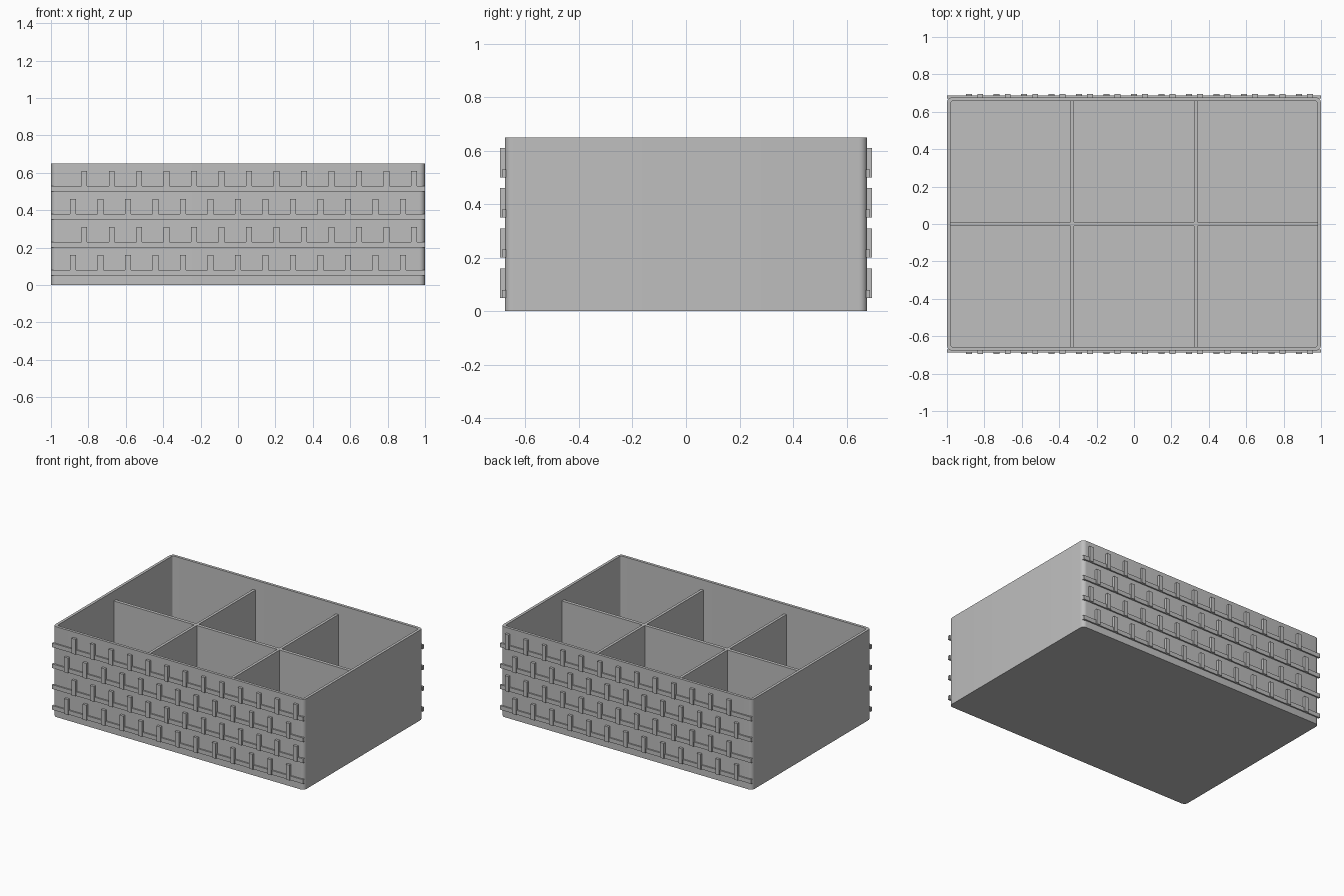
import bpy
import bmesh
import math

if "Cube" in bpy.data.objects:
    bpy.data.objects.remove(bpy.data.objects["Cube"], do_unlink=True)

GREY = (0.52, 0.52, 0.52, 1)
mat = bpy.data.materials.new("plain grey")
mat.use_nodes = True
mat.diffuse_color = GREY
mat.node_tree.nodes["Principled BSDF"].inputs["Base Color"].default_value = GREY

HALF_X, HALF_Y, HEIGHT = 1.0, 0.677, 0.65
WALL, FLOOR, DIVIDER_TOP = 0.02, 0.02, 0.58


def finish(name, bm):
    bmesh.ops.recalc_face_normals(bm, faces=bm.faces)
    mesh = bpy.data.meshes.new(name)
    bm.to_mesh(mesh)
    bm.free()
    mesh.materials.append(mat)
    obj = bpy.data.objects.new(name, mesh)
    bpy.context.collection.objects.link(obj)
    return obj


def add_box(bm, x0, x1, y0, y1, z0, z1):
    verts = bmesh.ops.create_cube(bm, size=1)["verts"]
    for v in verts:
        v.co.x = x1 if v.co.x > 0 else x0
        v.co.y = y1 if v.co.y > 0 else y0
        v.co.z = z1 if v.co.z > 0 else z0


def rounded_loop(bm, hx, hy, radius, z, steps=6):
    """Ring of vertices around a rounded rectangle."""
    ring = []
    for corner, (sx, sy) in enumerate([(1, 1), (-1, 1), (-1, -1), (1, -1)]):
        for i in range(steps + 1):
            a = math.pi / 2 * (corner + i / steps)
            ring.append(bm.verts.new((sx * (hx - radius) + radius * math.cos(a),
                                      sy * (hy - radius) + radius * math.sin(a), z)))
    return ring


# Open tray: outer wall, rim, inner wall and floor
bm = bmesh.new()
ix, iy = HALF_X - WALL, HALF_Y - WALL
rings = [rounded_loop(bm, HALF_X, HALF_Y, 0.03, 0),
         rounded_loop(bm, HALF_X, HALF_Y, 0.03, HEIGHT),
         rounded_loop(bm, ix, iy, 0.012, HEIGHT),
         rounded_loop(bm, ix, iy, 0.012, FLOOR)]
for lower, upper in zip(rings, rings[1:]):
    for i in range(len(lower)):
        j = (i + 1) % len(lower)
        bm.faces.new((lower[i], lower[j], upper[j], upper[i]))
bm.faces.new(rings[0])
bm.faces.new(rings[-1])
tray = finish("tray", bm)
bpy.context.view_layer.objects.active = tray
tray.select_set(True)
bpy.ops.object.shade_smooth_by_angle(angle=math.radians(35))
tray.select_set(False)

# Dividers splitting the tray into six compartments
bm = bmesh.new()
add_box(bm, -ix, ix, -0.012, 0.012, FLOOR, DIVIDER_TOP)
finish("long_divider", bm)
for side, x in (("right", -0.33), ("left", 0.33)):
    bm = bmesh.new()
    add_box(bm, x - 0.01, x + 0.01, -iy, iy, FLOOR, DIVIDER_TOP)
    finish(side + "_cross_divider", bm)

# Horizontal rails and staggered upright pegs on the front and back
for side, s in (("front", -1), ("back", 1)):
    rails, pegs = bmesh.new(), bmesh.new()
    for row in range(4):
        z = 0.05 + 0.15 * row
        add_box(rails, -HALF_X, HALF_X, *sorted((s * 0.672, s * 0.687)), z, z + 0.03)
        shift = 0.059 * (row % 2)
        for k in range(-6, 7):
            x = 0.147 * k + shift
            add_box(pegs, x - 0.015, x + 0.015, *sorted((s * 0.672, s * 0.695)),
                    z, z + 0.11)
    finish(side + "_rails", rails)
    finish(side + "_pegs", pegs)
